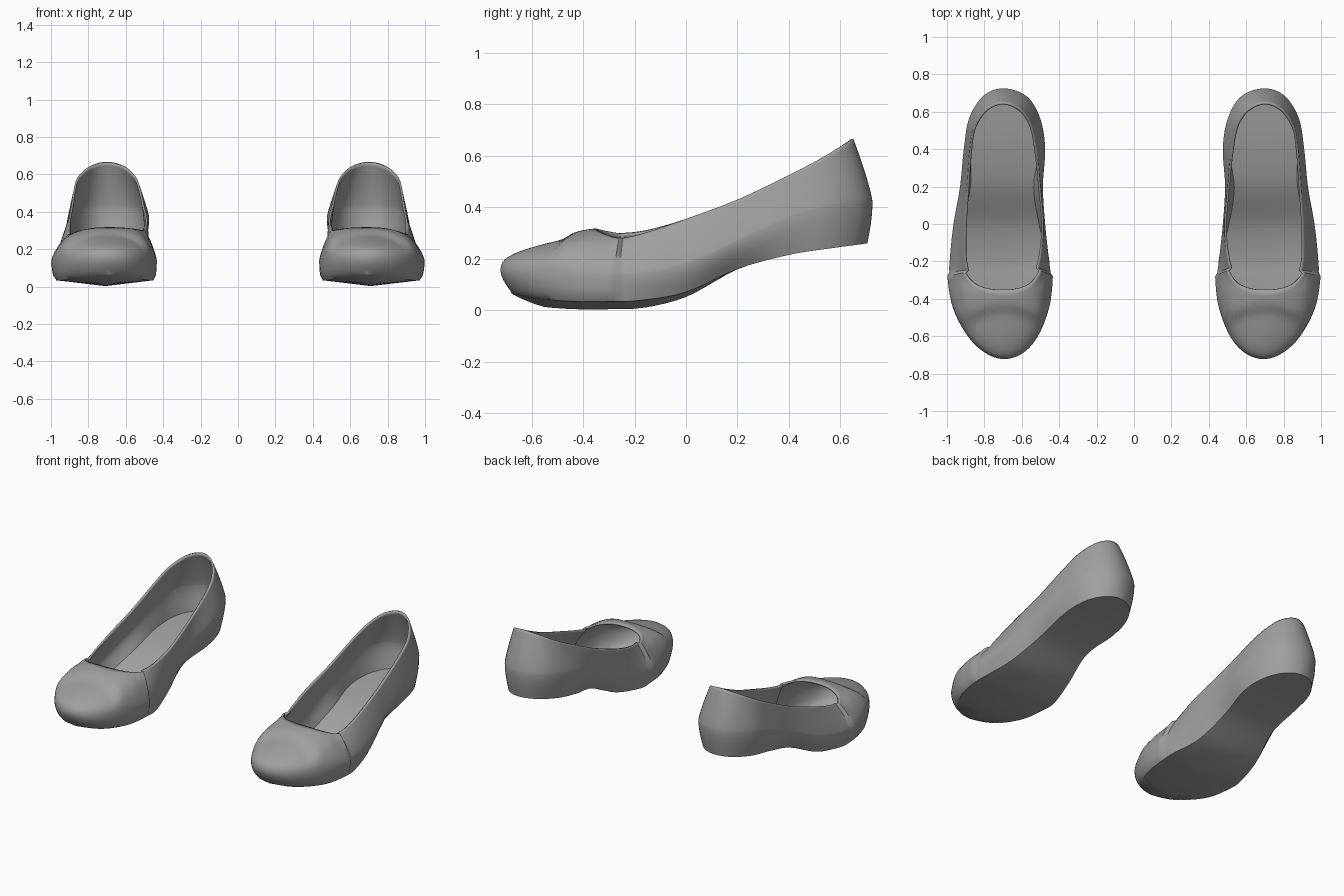
import bpy, bmesh, math
from mathutils import Vector

if "Cube" in bpy.data.objects:
    bpy.data.objects.remove(bpy.data.objects["Cube"])

AXIS = 0.70   # shoe centre line
SUB = 5       # samples between control points

# Closed control loops: heel, outer side, toe, inner side
SOLE = [(.69, .705, .26), (.79, .67, .255), (.86, .56, .24), (.88, .40, .215), (.88, .20, .16),
        (.93, 0, .07), (.965, -.18, .038), (.97, -.28, .034), (.94, -.44, .034), (.855, -.58, .045),
        (.77, -.655, .06), (.69, -.68, .072), (.61, -.65, .06), (.535, -.57, .045), (.475, -.43, .034),
        (.455, -.28, .034), (.455, -.18, .038), (.50, 0, .07), (.53, .20, .165), (.50, .40, .215),
        (.52, .55, .24), (.59, .66, .255)]
WIDEST = [(.69, .725, .42), (.80, .69, .42), (.88, .57, .41), (.91, .40, .36), (.93, .20, .27),
          (.965, 0, .18), (.985, -.19, .14), (.985, -.28, .14), (.955, -.45, .14), (.87, -.61, .145),
          (.78, -.695, .155), (.69, -.722, .16), (.60, -.69, .155), (.525, -.60, .145), (.465, -.44, .14),
          (.447, -.28, .14), (.455, -.19, .14), (.475, 0, .19), (.487, .20, .30), (.475, .40, .37),
          (.50, .56, .41), (.57, .68, .42)]
RIM = [(.70, .65, .667), (.79, .615, .645), (.855, .52, .588), (.877, .40, .525), (.892, .20, .43),
       (.905, 0, .355), (.905, -.17, .298), (.885, -.26, .28), (.84, -.315, .288), (.79, -.34, .297),
       (.745, -.35, .302), (.70, -.352, .303), (.655, -.35, .303), (.61, -.338, .302), (.56, -.31, .30),
       (.52, -.25, .30), (.495, -.15, .312), (.483, 0, .355), (.50, .20, .43), (.522, .40, .525),
       (.55, .53, .592), (.61, .615, .645)]
CAP_FROM, CAP_TO = 7 * SUB, 15 * SUB


def smooth_loop(pts):
    """Closed Catmull-Rom curve through the control points."""
    n, out = len(pts), []
    for i in range(n):
        a, b, c, d = (Vector(pts[(i + o) % n]) for o in (-1, 0, 1, 2))
        for s in range(SUB):
            t = s / SUB
            out.append(0.5 * (2 * b + (c - a) * t + (2 * a - 5 * b + 4 * c - d) * t * t
                              + (3 * b - a - 3 * c + d) * t ** 3))
    return out


def side_profile(s, o, r, in_cap):
    """Points from sole edge over the widest line up to the rim."""
    pts = []
    for j in range(4):
        t = j / 4
        p = s.lerp(o, math.sin(t * math.pi / 2))
        p.z = s.z + (o.z - s.z) * t
        pts.append(p)
    reach = (o - r).xy.length
    power = 1 - 0.58 * min(1, reach / 0.22)
    for j in range(17):
        t = (j / 16) ** 1.4
        p = o.lerp(r, t)
        p.z = o.z + (r.z - o.z) * t ** power
        pts.append(p)
    if in_cap:
        for p in pts[1:]:
            dx = p.x - AXIS
            # cap sits proud of the side, with a puffed band across the vamp
            crease = -0.455 - 2.0 * dx * dx
            band = 1 / (1 + math.exp(-(p.y - crease) / 0.010))
            high = max(0, min(1, (p.z - 0.15) / 0.1))
            p.x += 0.013 * max(-1, min(1, dx / 0.2))
            p.x += 0.010 * band * high * max(-1, min(1, dx / 0.2))
            fade = max(0, min(1, (-0.26 - p.y) / 0.1))
            p.z += 0.016 * band * high * fade - 0.006 * (1 - band) * high
    return pts


def make_shoe(name, sign, mat):
    loops = [smooth_loop(c) for c in (SOLE, WIDEST, RIM)]
    n = len(loops[0])
    bm = bmesh.new()

    def vert(p):
        return bm.verts.new((sign * p.x, p.y, p.z))

    def face(*vs):
        bm.faces.new(vs if sign > 0 else vs[::-1])

    # Upper
    cols = [[vert(p) for p in side_profile(*(l[k] for l in loops), CAP_FROM <= k <= CAP_TO)]
            for k in range(n)]
    for k in range(n):
        a, b = cols[k], cols[(k + 1) % n]
        for j in range(len(a) - 1):
            face(a[j], a[j + 1], b[j + 1], b[j])

    # Sole, slightly rounded down along its centre line
    mid = {0: cols[0][0], n // 2: cols[n // 2][0]}
    for k in range(1, n // 2):
        p = (loops[0][k] + loops[0][n - k]) / 2
        p.z -= 0.030 * max(0, min(1, (0.25 - p.y) / 0.4)) * min(1, (p.y + 0.70) / 0.15)
        mid[k] = mid[n - k] = vert(p)
    for k in range(n):
        q = (k + 1) % n
        vs = [cols[k][0], cols[q][0], mid[q], mid[k]]
        face(*dict.fromkeys(vs))

    mesh = bpy.data.meshes.new(name)
    bm.to_mesh(mesh)
    bm.free()
    ob = bpy.data.objects.new(name, mesh)
    bpy.context.collection.objects.link(ob)
    mesh.materials.append(mat)
    # Wall thickness gives the lining and insole
    wall = ob.modifiers.new("wall", 'SOLIDIFY')
    wall.thickness = 0.012
    wall.offset = -1
    bpy.ops.object.select_all(action='DESELECT')
    ob.select_set(True)
    bpy.context.view_layer.objects.active = ob
    bpy.ops.object.shade_smooth_by_angle(angle=math.radians(40))


grey = bpy.data.materials.new("grey leather")
grey.diffuse_color = (0.35, 0.35, 0.35, 1)
grey.use_nodes = True
grey.node_tree.nodes["Principled BSDF"].inputs["Base Color"].default_value = grey.diffuse_color
make_shoe("right_shoe", 1, grey)
make_shoe("left_shoe", -1, grey)
